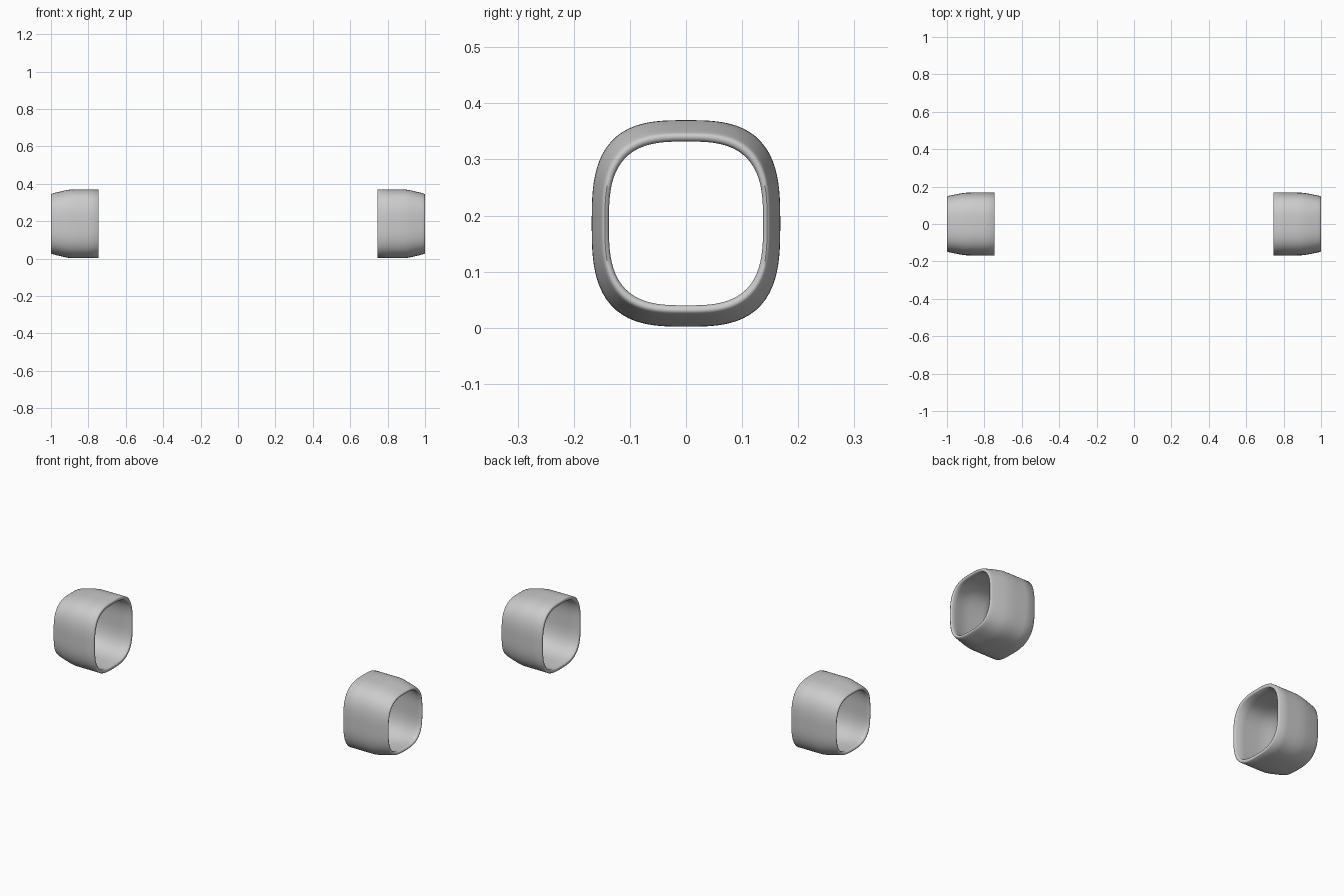
import bpy, bmesh, math

if "Cube" in bpy.data.objects:
    bpy.data.objects.remove(bpy.data.objects["Cube"])

CZ, HY, HZ = 0.186, 0.168, 0.184   # centre height and half sizes of the sleeve
SEG, POWER = 96, 3.0

# Wall profile: (distance along x, inset from the full outline), a closed loop
PROFILE = [(0.748, 0.0), (0.80, 0.0), (0.86, 0.0), (0.895, 0.0005), (0.92, 0.004),
           (0.95, 0.010), (0.975, 0.0155), (0.992, 0.0195), (0.998, 0.022),
           (1.0, 0.026), (0.998, 0.031), (0.992, 0.034), (0.97, 0.031),
           (0.94, 0.024), (0.91, 0.0185), (0.88, 0.0165), (0.80, 0.016), (0.748, 0.016),
           (0.745, 0.013), (0.745, 0.003)]


def spow(v, p):
    return math.copysign(abs(v) ** p, v)


def ring(bm, x, inset):
    """Rounded-square loop of vertices around the x axis."""
    out = []
    for i in range(SEG):
        a = 2 * math.pi * i / SEG
        c, s = math.cos(a), math.sin(a)
        r = (abs(c) ** POWER + abs(s) ** POWER) ** (-1 / POWER)
        out.append(bm.verts.new((x, (HY - inset * 0.9) * c * r,
                                 CZ + (HZ - inset * 1.12) * s * r)))
    return out


def sleeve(name, side):
    bm = bmesh.new()
    rings = [ring(bm, side * x, d) for x, d in PROFILE]
    for k in range(len(rings)):
        a, b = rings[k], rings[(k + 1) % len(rings)]
        for i in range(SEG):
            j = (i + 1) % SEG
            bm.faces.new((a[i], a[j], b[j], b[i]))
    bmesh.ops.recalc_face_normals(bm, faces=bm.faces)
    me = bpy.data.meshes.new(name)
    bm.to_mesh(me)
    bm.free()
    ob = bpy.data.objects.new(name, me)
    bpy.context.collection.objects.link(ob)
    bpy.context.view_layer.objects.active = ob
    ob.select_set(True)
    bpy.ops.object.shade_smooth_by_angle(angle=math.radians(50))
    ob.select_set(False)


# Matching hollow sleeves with tapered outer ends
sleeve("right_sleeve", 1)
sleeve("left_sleeve", -1)
